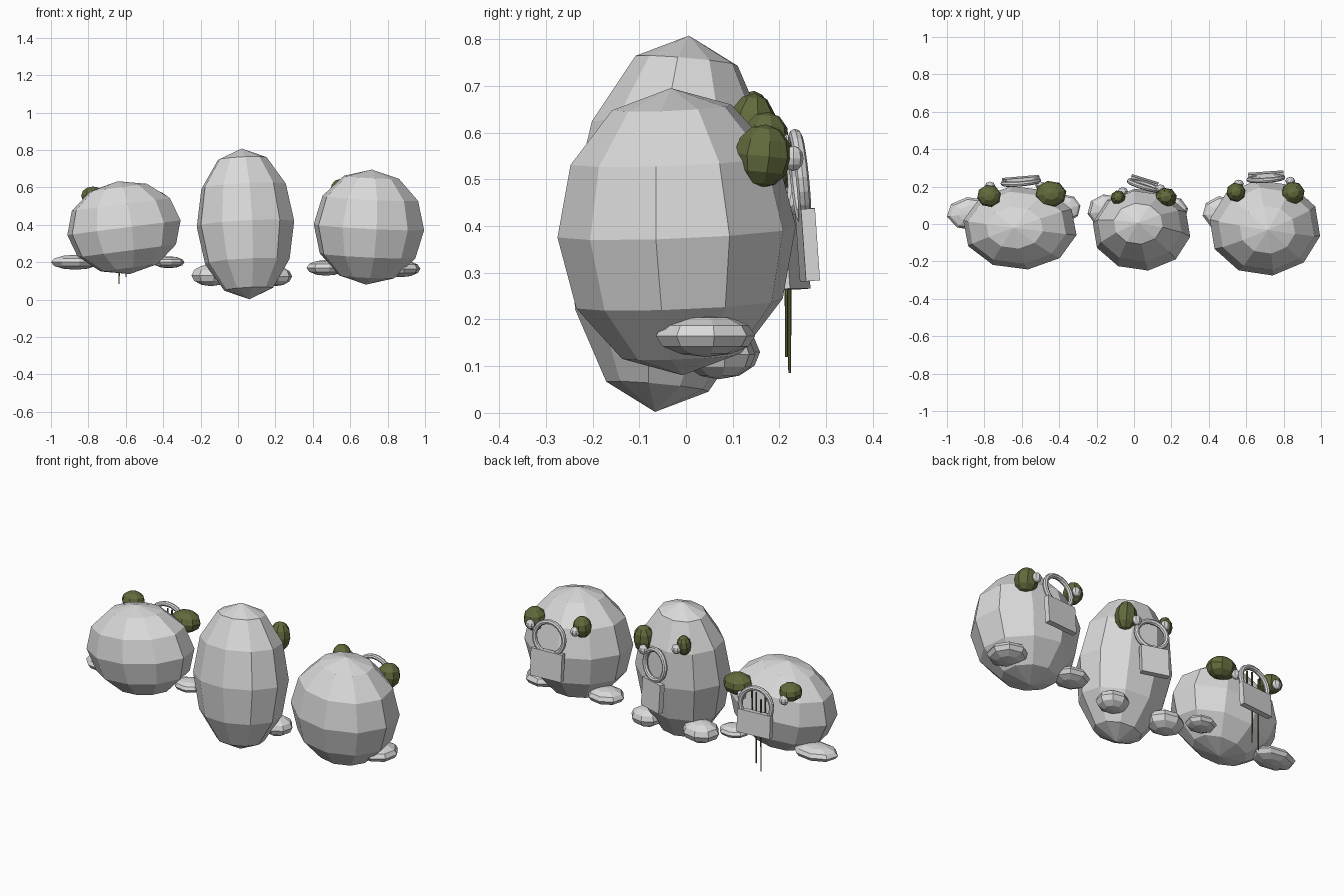
import bpy, bmesh, math
from mathutils import Matrix, Vector

cube = bpy.data.objects.get("Cube")
if cube:
    bpy.data.objects.remove(cube, do_unlink=True)


def material(name, rgb):
    mat = bpy.data.materials.new(name)
    mat.use_nodes = True
    color = (*rgb, 1)
    mat.diffuse_color = color
    mat.node_tree.nodes["Principled BSDF"].inputs["Base Color"].default_value = color
    return mat


GREY = material("stone grey", (0.7, 0.7, 0.7))
OLIVE = material("olive green", (0.12, 0.145, 0.045))


def finish(name, bm, mat):
    bmesh.ops.recalc_face_normals(bm, faces=bm.faces)
    mesh = bpy.data.meshes.new(name)
    bm.to_mesh(mesh)
    bm.free()
    mesh.materials.append(mat)
    obj = bpy.data.objects.new(name, mesh)
    bpy.context.collection.objects.link(obj)
    return obj


def ball(name, center, radii, mat, axis=(0, 0, 1), yaw=0, segments=8, rings=6):
    """Faceted ellipsoid whose pole leans along axis."""
    bm = bmesh.new()
    bmesh.ops.create_uvsphere(bm, u_segments=segments, v_segments=rings, radius=1)
    lean = Vector((0, 0, 1)).rotation_difference(Vector(axis)).to_matrix().to_4x4()
    spin = Matrix.Rotation(math.radians(yaw), 4, 'Z')
    bm.transform(Matrix.Translation(center) @ lean @ Matrix.Diagonal((*radii, 1)) @ spin)
    return finish(name, bm, mat)


def plate(name, center, size, yaw, tilt):
    bm = bmesh.new()
    bmesh.ops.create_cube(bm, size=1)
    turn = Matrix.Rotation(math.radians(yaw), 4, 'Z') @ Matrix.Rotation(math.radians(tilt), 4, 'X')
    bm.transform(Matrix.Translation(center) @ turn @ Matrix.Diagonal((*size, 1)))
    return finish(name, bm, GREY)


def ring(name, center, major, minor, yaw, tilt, around=20, tube=8):
    """Upright torus, spun from a small circle."""
    bm = bmesh.new()
    circle = bmesh.ops.create_circle(bm, segments=tube, radius=minor,
                                     matrix=Matrix.Translation((major, 0, 0)))
    bmesh.ops.spin(bm, geom=circle["verts"] + bm.edges[:], cent=(0, 0, 0), axis=(0, 1, 0),
                   dvec=(0, 0, 0), angle=math.tau, steps=around, use_merge=False)
    bmesh.ops.remove_doubles(bm, verts=bm.verts, dist=0.0005)
    # Turn the circle's own plane across the path
    turn = Matrix.Rotation(math.radians(yaw), 4, 'Z') @ Matrix.Rotation(math.radians(tilt), 4, 'X')
    bm.transform(Matrix.Translation(center) @ turn)
    return finish(name, bm, GREY)


def torus(name, center, major, minor, yaw, tilt, around=20, tube=8):
    """Upright ring built as a closed grid of quads."""
    bm = bmesh.new()
    loops = []
    for i in range(around):
        a = math.tau * i / around
        loop = []
        for j in range(tube):
            b = math.tau * j / tube
            r = major + minor * math.cos(b)
            loop.append(bm.verts.new((r * math.cos(a), minor * math.sin(b), r * math.sin(a))))
        loops.append(loop)
    for i in range(around):
        p, q = loops[i], loops[(i + 1) % around]
        for j in range(tube):
            k = (j + 1) % tube
            bm.faces.new((p[j], p[k], q[k], q[j]))
    turn = Matrix.Rotation(math.radians(yaw), 4, 'Z') @ Matrix.Rotation(math.radians(tilt), 4, 'X')
    bm.transform(Matrix.Translation(center) @ turn)
    return finish(name, bm, GREY)


# Bodies: name, center, radii, leaning axis
for name, center, radii, axis in (
        ("wide_body", (-0.61, -0.02, 0.385), (0.31, 0.225, 0.25), (-0.13, 0.0, 1)),
        ("tall_body", (0.04, -0.03, 0.405), (0.265, 0.222, 0.405), (-0.05, 0.09, 1)),
        ("round_body", (0.7, -0.02, 0.388), (0.3, 0.258, 0.308), (0.05, -0.04, 1))):
    ball(name, center, radii, GREY, axis, yaw=8, segments=10)

# Eyes: name, center, radii, pupil center
for name, center, radii, pupil in (
        ("wide_outer", (-0.775, 0.15, 0.555), (0.065, 0.06, 0.05), (-0.77, 0.205, 0.525)),
        ("wide_inner", (-0.445, 0.16, 0.52), (0.085, 0.072, 0.06), (-0.5, 0.205, 0.485)),
        ("tall_left", (0.17, 0.14, 0.605), (0.06, 0.055, 0.08), (0.14, 0.19, 0.57)),
        ("tall_right", (-0.085, 0.14, 0.635), (0.04, 0.04, 0.055), (-0.06, 0.175, 0.62)),
        ("round_left", (0.85, 0.165, 0.55), (0.063, 0.063, 0.068), (0.835, 0.23, 0.545)),
        ("round_right", (0.545, 0.17, 0.585), (0.052, 0.052, 0.06), (0.56, 0.215, 0.57))):
    ball(name + "_eye", center, radii, OLIVE, (0, 0.1, 1), yaw=12)
    ball(name + "_pupil", pupil, (0.027, 0.022, 0.027), GREY)

# Flat feet: name, center, radii
for name, center, radii in (
        ("wide_outer_foot", (-0.87, 0.055, 0.2), (0.132, 0.09, 0.04)),
        ("wide_inner_foot", (-0.37, 0.085, 0.2), (0.085, 0.075, 0.032)),
        ("tall_right_foot", (-0.145, 0.07, 0.13), (0.105, 0.09, 0.058)),
        ("tall_left_foot", (0.2, 0.07, 0.125), (0.09, 0.08, 0.053)),
        ("round_left_foot", (0.87, 0.042, 0.165), (0.107, 0.108, 0.045)),
        ("round_right_foot", (0.47, 0.06, 0.17), (0.105, 0.09, 0.042))):
    ball(name, center, radii, GREY, yaw=10)

# Hanging plates with a ring above: name, plate center, plate size, ring center, radius, yaw
for name, center, size, hoop, radius, yaw in (
        ("wide", (-0.605, 0.235, 0.36), (0.2, 0.03, 0.13), (-0.605, 0.225, 0.46), 0.095, 5),
        ("tall", (0.055, 0.225, 0.345), (0.15, 0.03, 0.16), (0.055, 0.205, 0.51), 0.083, -17),
        ("round", (0.705, 0.26, 0.36), (0.19, 0.03, 0.155), (0.705, 0.243, 0.505), 0.09, 4)):
    plate(name + "_plate", center, size, yaw, 4)
    torus(name + "_ring", hoop, radius, 0.014, yaw, 6)

# Thin strands hanging in front of the wide body: x, y, bottom, top
for i, (x, y, low, high) in enumerate((
        (-0.635, 0.222, 0.085, 0.5), (-0.6, 0.215, 0.12, 0.53),
        (-0.57, 0.21, 0.36, 0.53), (-0.655, 0.21, 0.38, 0.52))):
    bm = bmesh.new()
    bmesh.ops.create_cone(bm, segments=6, radius1=0.003, radius2=0.005, depth=high - low,
                          cap_ends=True, matrix=Matrix.Translation((x, y, (low + high) / 2)))
    finish(f"strand_{i + 1}", bm, OLIVE)
